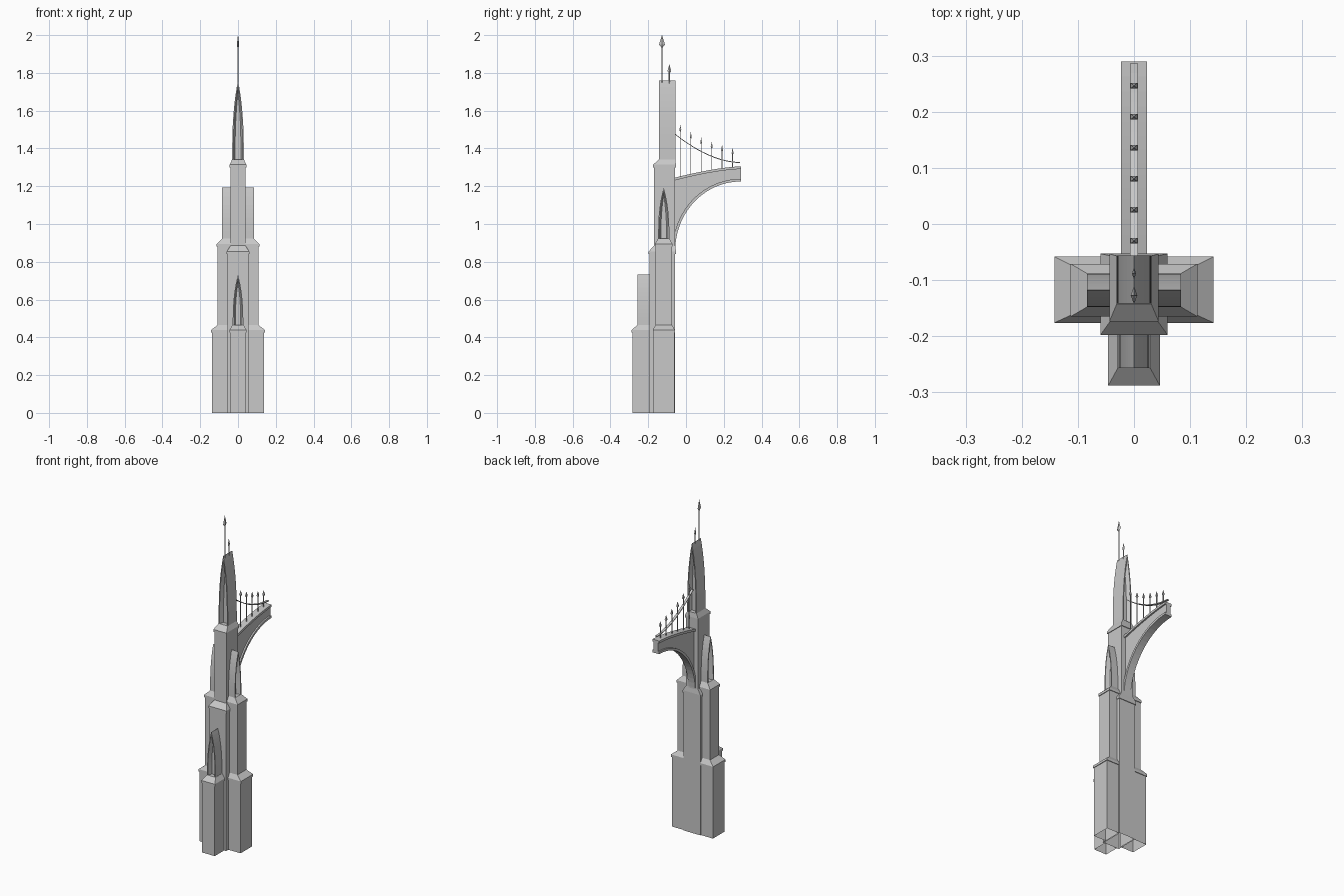
import bpy, bmesh, math

old = bpy.data.objects.get("Cube")
if old:
    bpy.data.objects.remove(old, do_unlink=True)

stone = bpy.data.materials.new("grey_stone")
stone.use_nodes = True
GREY = (0.58, 0.58, 0.58, 1)
stone.diffuse_color = GREY
stone.node_tree.nodes["Principled BSDF"].inputs["Base Color"].default_value = GREY


def finish(name, bm, turn=0, loc=(0, 0, 0)):
    bmesh.ops.recalc_face_normals(bm, faces=bm.faces)
    mesh = bpy.data.meshes.new(name)
    bm.to_mesh(mesh)
    bm.free()
    mesh.materials.append(stone)
    ob = bpy.data.objects.new(name, mesh)
    ob.rotation_euler.z = turn
    ob.location = loc
    bpy.context.collection.objects.link(ob)
    return ob


def skin(name, rows, closed=True, cap_first=False, cap_last=True, **place):
    """Join rows of points with quads, optionally filling the first and last row."""
    bm = bmesh.new()
    rows = [[bm.verts.new(p) for p in row] for row in rows]
    for a, b in zip(rows, rows[1:]):
        n = len(a)
        for i in range(n if closed else n - 1):
            j = (i + 1) % n
            bm.faces.new((a[i], a[j], b[j], b[i]))
    if cap_first:
        bm.faces.new(rows[0])
    if cap_last:
        bm.faces.new(rows[-1])
    return finish(name, bm, **place)


def rect(x0, x1, y0, y1, z):
    return [(x0, y0, z), (x1, y0, z), (x1, y1, z), (x0, y1, z)]


def tower(name, tiers, side=1):
    """Stacked shafts, each with a lipped, sloping cap that narrows to a top rectangle.
    tier: shaft rectangle, lip height, top rectangle, top height."""
    lip = 0.004
    rows, z = [], 0
    for (x0, x1, y0, y1), z_lip, top, z_top in tiers:
        wide = (x0 - lip, x1 + lip, y0 - lip, y1 + lip)
        rows += [rect(x0, x1, y0, y1, z), rect(x0, x1, y0, y1, z_lip),
                 rect(*wide, z_lip), rect(*wide, z_lip + 0.014), rect(*top, z_top)]
        z = z_top
    rows = [[(x * side, y, h) for x, y, h in row] for row in rows]
    return skin(name, rows)


def arch(width, height, depth, steps=12):
    """Pointed arch outline, open at the foot."""
    pts = []
    for i in range(-steps, steps + 1):
        t = 1 - abs(i) / steps
        w = width * (1 - t ** 2.7)
        pts.append((math.copysign(w, i), depth, height * t))
    return pts


def niche_slab(name, width, height, depth, both=False, **place):
    """Pointed slab with a splayed niche in its front, or in front and back."""
    cut = 0.025
    inner, deep = (width * 0.8, height * 0.94), (width * 0.5, height * 0.84)
    rows = [arch(*deep, cut), arch(*inner, 0), arch(width, height, 0), arch(width, height, depth)]
    if both:
        rows += [arch(*inner, depth), arch(*deep, depth - cut)]
    return skin(name, rows, closed=False, cap_first=True, **place)


def band(name, lower, upper, half):
    """Plate across x, bounded by two curves of (y, z) points."""
    rows = [[(-half, *a), (half, *a), (half, *b), (-half, *b)] for a, b in zip(lower, upper)]
    return skin(name, rows, cap_first=True)


def spear(name, y, z0, z_head, z_tip, rx, ry, diamond):
    """Four-sided rod with a pointed head."""
    def ring(ax, ay, z):
        k, off = (1, 0) if diamond else (math.sqrt(2), math.pi / 4)
        return [(k * ax * math.cos(off + q * math.pi / 2),
                 y + k * ay * math.sin(off + q * math.pi / 2), z) for q in range(4)]
    r = 0.0035 if diamond else 0.0022
    z_wide = z_head + (z_tip - z_head) * 0.22
    return skin(name, [ring(r, r, z0), ring(r, r, z_head), ring(rx, ry, z_wide),
                       ring(0.0004, 0.0004, z_tip)], cap_first=True)


# Central pier
tower("central_pier", [
    ((-0.056, 0.056, -0.194, -0.057), 0.84, (-0.04, 0.04, -0.17, -0.057), 0.885),
    ((-0.04, 0.04, -0.17, -0.057), 1.3, (-0.031, 0.031, -0.143, -0.057), 1.342)])
niche_slab("upper_arch", 0.031, 0.42, 0.086, both=True, loc=(0, -0.142, 1.34))

# Front buttress
tower("front_buttress", [
    ((-0.042, 0.042, -0.284, -0.19), 0.425, (-0.029, 0.029, -0.257, -0.19), 0.465)])
niche_slab("front_arch", 0.028, 0.27, 0.07, loc=(0, -0.257, 0.462))

# Side buttresses
for side, label in ((1, "left"), (-1, "right")):
    tower(label + "_buttress", [
        ((0.05, 0.138, -0.172, -0.062), 0.425, (0.044, 0.109, -0.161, -0.075), 0.465),
        ((0.044, 0.109, -0.161, -0.075), 0.88, (0.03, 0.084, -0.148, -0.088), 0.922)], side)
    niche_slab(label + "_arch", 0.03, 0.272, 0.055, turn=side * math.pi / 2,
               loc=(side * 0.084, -0.118, 0.92))

# Flying buttress with an I-shaped section
Y0, Y1, N = -0.059, 0.29, 20


def deck(s):
    return 1.245 + 0.06 * (1 - (1 - s) ** 1.5)


def quarter(grow):
    pts = []
    for i in range(N + 1):
        a = math.pi / 2 * i / N
        pts.append((Y1 - (0.347 + grow) * math.cos(a), 0.86 + (0.365 + grow) * math.sin(a)))
    return pts


soffit = quarter(0)
crown = [(y, deck((y - Y0) / (Y1 - Y0)) if y > Y0 else deck(0)) for y, z in soffit]
band("bridge_web", quarter(0.004), [(y, z - 0.004) for y, z in crown], 0.014)
band("bridge_soffit", soffit, quarter(0.014), 0.023)
band("bridge_deck", [(y, z - 0.014) for y, z in crown], crown, 0.023)

# Sagging handrail
rail = []
for i in range(N + 1):
    s = i / N
    rail.append((-0.06 + 0.346 * s, 1.323 + 0.152 * (1 - s) ** 1.83))
band("handrail", rail, [(y, z + 0.005) for y, z in rail], 0.007)

# Railing spears
for i, tip in enumerate((1.525, 1.487, 1.458, 1.435, 1.418, 1.402)):
    y = -0.03 + 0.0553 * i
    spear(f"railing_spear_{i + 1}", y, deck((y - Y0) / (Y1 - Y0)) - 0.005,
          tip - 0.034, tip, 0.006, 0.005, False)

# Roof finials
spear("tall_finial", -0.127, 1.74, 1.935, 2.0, 0.006, 0.016, True)
spear("short_finial", -0.088, 1.74, 1.8, 1.845, 0.004, 0.01, True)
